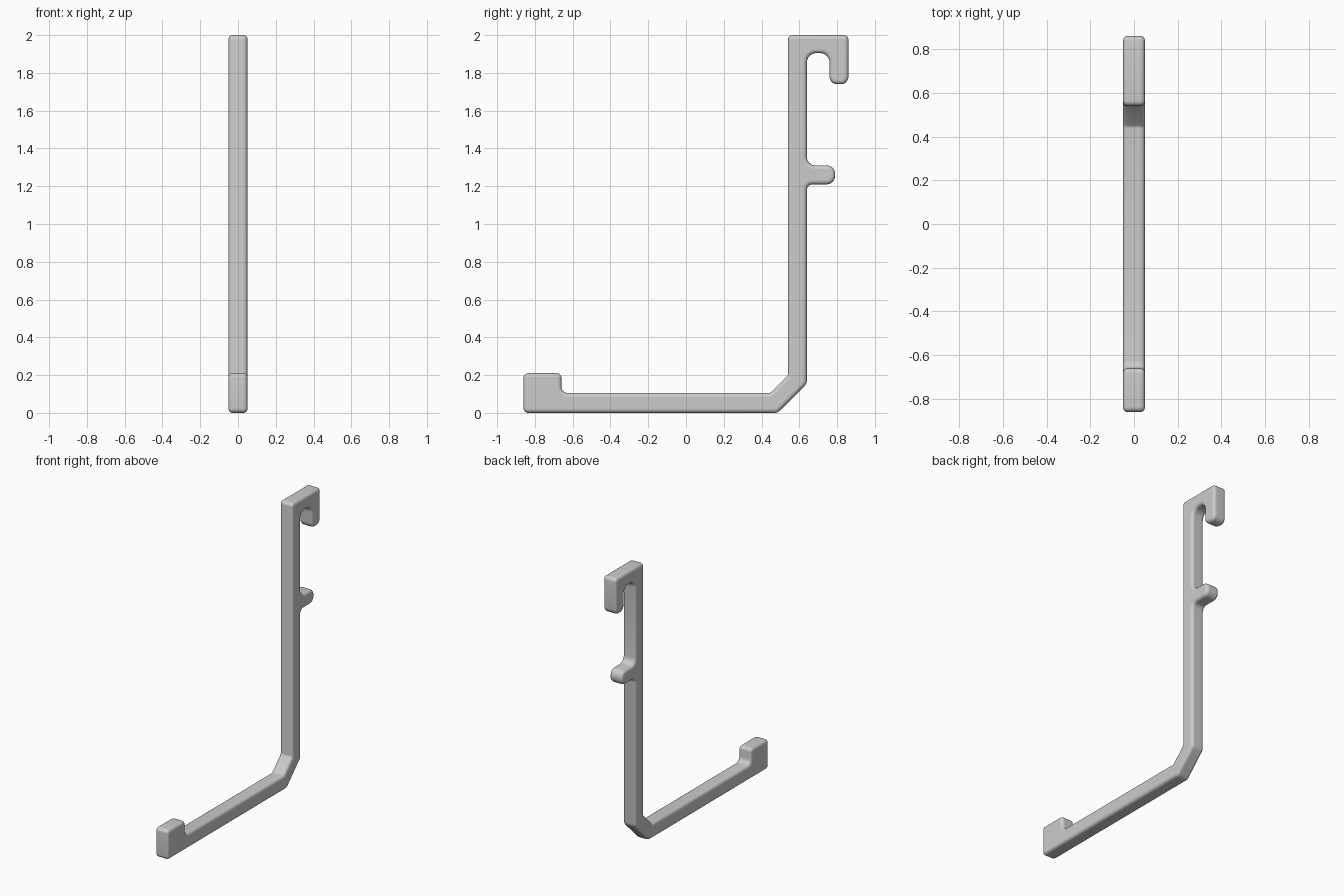
import bpy
import bmesh
import math
from mathutils import Vector

cube = bpy.data.objects.get("Cube")
if cube:
    bpy.data.objects.remove(cube, do_unlink=True)

HALF_WIDTH = 0.05
EDGE_ROUND = 0.02

# Side outline: y, z, corner radius
OUTLINE = [
    (-0.86, 0, 0.024), (0.485, 0, 0.04), (0.64, 0.155, 0.04),     # base and elbow
    (0.64, 1.21, 0.03), (0.79, 1.21, 0.045), (0.79, 1.31, 0.045),  # peg
    (0.64, 1.31, 0.045), (0.64, 1.905, 0.05), (0.76, 1.905, 0.05),
    (0.76, 1.74, 0.04), (0.86, 1.74, 0.04), (0.86, 2, 0.024),     # hook
    (0.54, 2, 0.024), (0.54, 0.2, 0.02), (0.445, 0.105, 0.02),
    (-0.66, 0.105, 0.035), (-0.66, 0.21, 0.024), (-0.86, 0.21, 0.024),  # toe stop
]


def rounded(points, step=math.radians(15)):
    """Replace each corner by an arc of its own radius."""
    result = []
    for i, (y, z, radius) in enumerate(points):
        corner = Vector((y, z))
        a = (Vector(points[i - 1][:2]) - corner).normalized()
        b = (Vector(points[(i + 1) % len(points)][:2]) - corner).normalized()
        half = a.angle(b) / 2
        centre = corner + (a + b).normalized() * radius / math.sin(half)
        start = corner + a * radius / math.tan(half) - centre
        end = corner + b * radius / math.tan(half) - centre
        sweep = start.angle_signed(end)
        count = max(2, round(abs(sweep) / step))
        for k in range(count + 1):
            t = -sweep * k / count
            c, s = math.cos(t), math.sin(t)
            result.append(centre + Vector((start.x * c - start.y * s,
                                           start.x * s + start.y * c)))
    return result


# Extrude the outline across the width
bm = bmesh.new()
verts = [bm.verts.new((-HALF_WIDTH, p.x, p.y)) for p in rounded(OUTLINE)]
side = bm.faces.new(verts)
extruded = bmesh.ops.extrude_face_region(bm, geom=[side])
moved = [g for g in extruded["geom"] if isinstance(g, bmesh.types.BMVert)]
bmesh.ops.translate(bm, verts=moved, vec=(2 * HALF_WIDTH, 0, 0))
bmesh.ops.recalc_face_normals(bm, faces=bm.faces)
mesh = bpy.data.meshes.new("hook_bracket")
bm.to_mesh(mesh)
bm.free()

bracket = bpy.data.objects.new("hook_bracket", mesh)
bpy.context.collection.objects.link(bracket)

# Plain grey finish
grey = bpy.data.materials.new("plain_grey")
grey.use_nodes = True
colour = (0.6, 0.6, 0.6, 1)
grey.diffuse_color = colour
grey.node_tree.nodes["Principled BSDF"].inputs["Base Color"].default_value = colour
mesh.materials.append(grey)

# Soften the long rims
bevel = bracket.modifiers.new("rim_round", "BEVEL")
bevel.width = EDGE_ROUND
bevel.segments = 4
bevel.limit_method = "ANGLE"
bevel.angle_limit = math.radians(40)
bevel.use_clamp_overlap = False

bpy.context.view_layer.objects.active = bracket
bracket.select_set(True)
bpy.ops.object.shade_smooth_by_angle(angle=math.radians(35))
